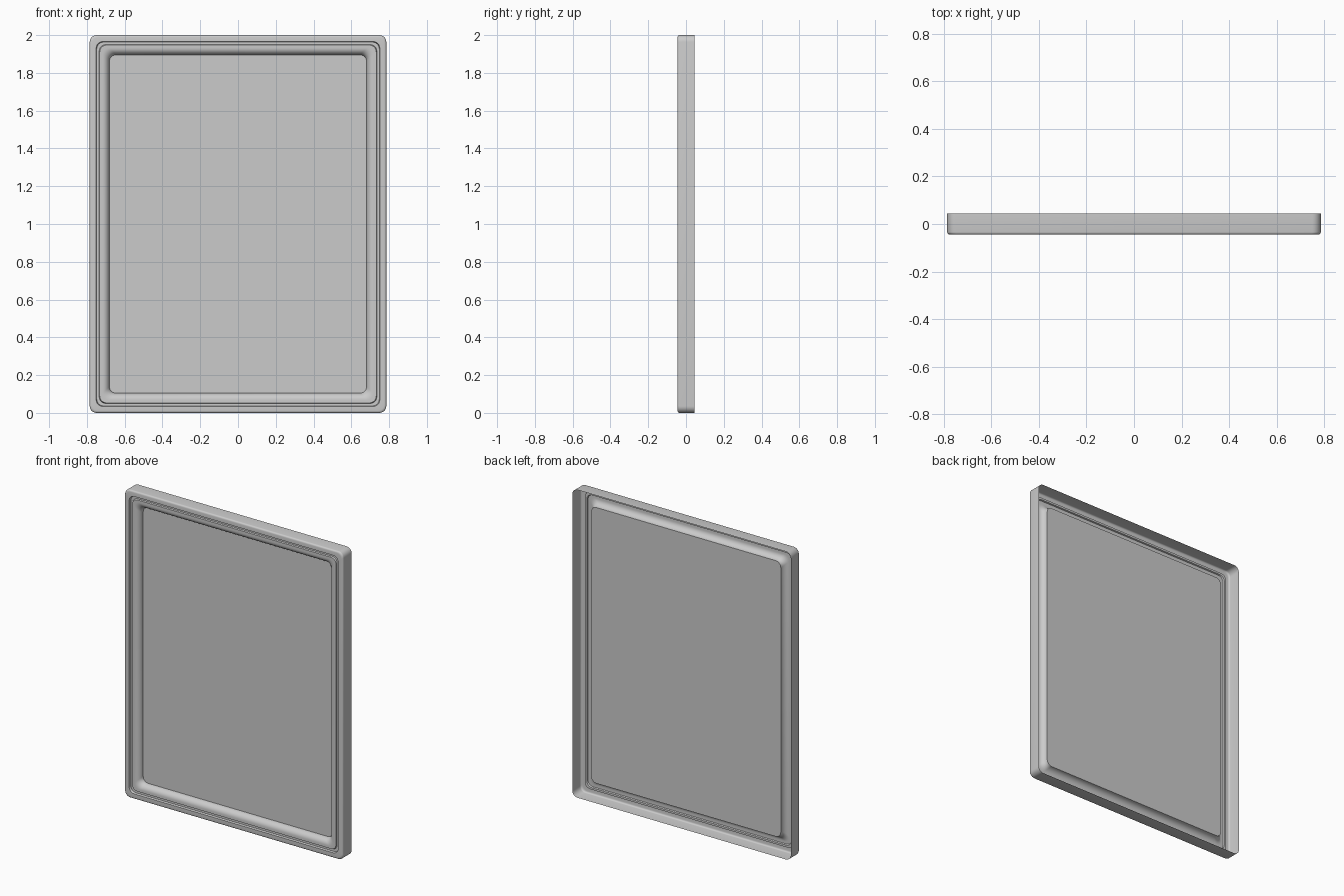
import bpy, bmesh, math

if "Cube" in bpy.data.objects:
    bpy.data.objects.remove(bpy.data.objects["Cube"])

HALF_W, HEIGHT = 0.785, 2.0
CORNER_STEPS = 6
RADIUS = 0.036


def arc(cd, cy, rd, ry, a0, a1, n):
    """Elliptical arc in (inset, depth) space."""
    pts = []
    for i in range(n + 1):
        a = math.radians(a0 + (a1 - a0) * i / n)
        pts.append((cd + rd * math.cos(a), cy + ry * math.sin(a)))
    return pts


def rounded_loop(bm, inset, y):
    """Rounded rectangle of vertices, inset from the outer edge, at depth y."""
    hx, hz = HALF_W - inset - RADIUS, HEIGHT / 2 - inset - RADIUS
    verts = []
    for k, (sx, sz) in enumerate([(1, 1), (-1, 1), (-1, -1), (1, -1)]):
        for i in range(CORNER_STEPS + 1):
            a = math.pi / 2 * (k + i / CORNER_STEPS)
            verts.append(bm.verts.new((sx * hx + RADIUS * math.cos(a), y,
                                       HEIGHT / 2 + sz * hz + RADIUS * math.sin(a))))
    return verts


# Cross-section from back rim, over the front lip and groove, into the recess
profile = [(0.0, 0.045)]
profile += arc(0.011, -0.034, 0.011, 0.011, 180, 270, 4)     # outer lip edge
profile += [(0.034, -0.045), (0.037, -0.031), (0.050, -0.031), (0.053, -0.040)]
profile += arc(0.068, 0.0, 0.036, 0.040, 270, 360, 8)        # rolled inner bead

# Thin pressed sheet, open at the back
bm = bmesh.new()
loops = [rounded_loop(bm, d, y) for d, y in profile]
n = len(loops[0])
for a, b in zip(loops, loops[1:]):
    for i in range(n):
        j = (i + 1) % n
        bm.faces.new((a[i], a[j], b[j], b[i]))

# Flat recessed panel
bm.faces.new(loops[-1])
bmesh.ops.recalc_face_normals(bm, faces=bm.faces)
panel = max(bm.faces, key=lambda f: f.calc_area())
if panel.normal.y > 0:
    bmesh.ops.reverse_faces(bm, faces=bm.faces)

mesh = bpy.data.meshes.new("framed_panel")
bm.to_mesh(mesh)
bm.free()
obj = bpy.data.objects.new("framed_panel", mesh)
bpy.context.collection.objects.link(obj)
bpy.context.view_layer.objects.active = obj
obj.select_set(True)
bpy.ops.object.shade_smooth_by_angle(angle=math.radians(35))
